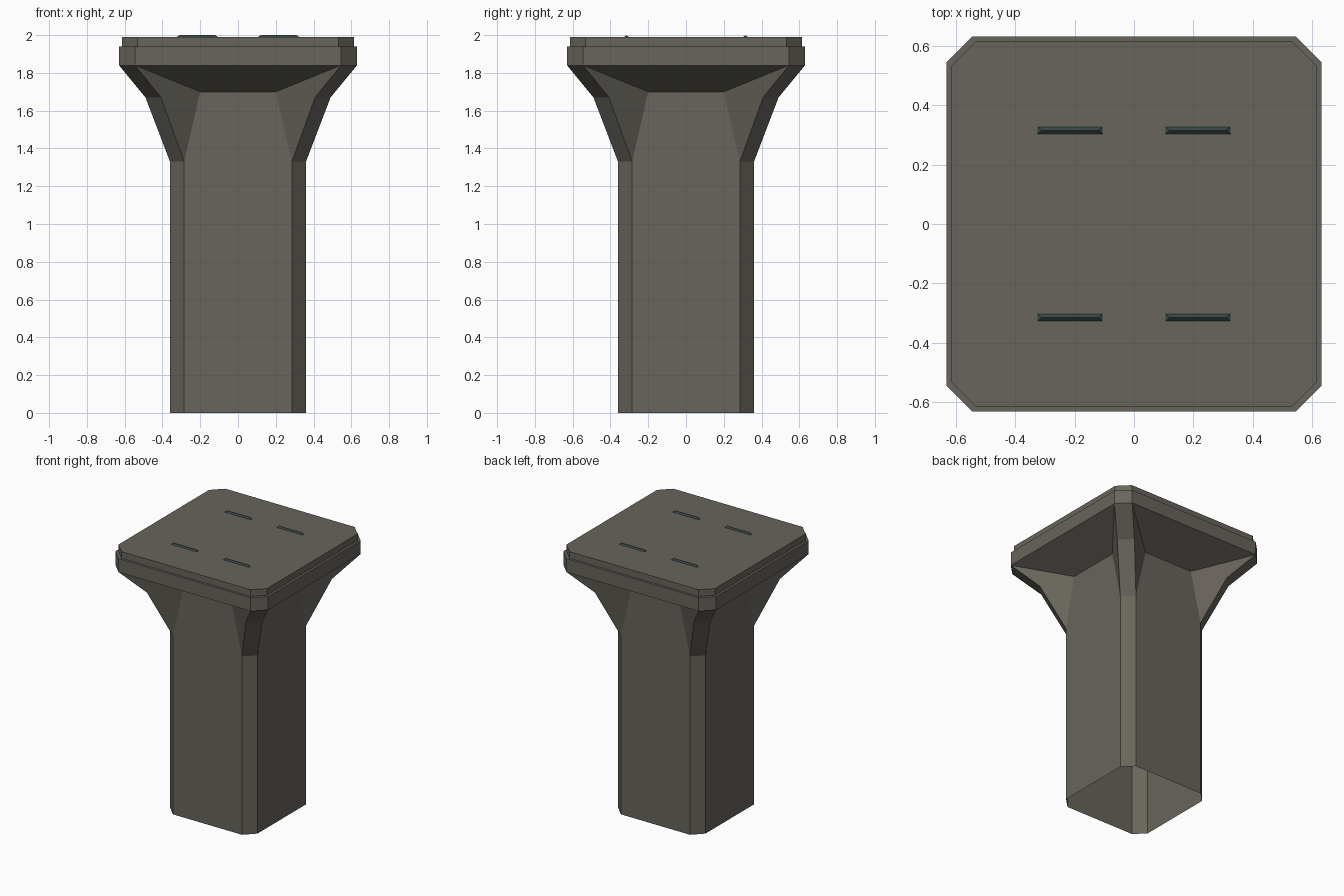
import bpy, bmesh
from mathutils import Matrix, Vector
from math import pi

if "Cube" in bpy.data.objects:
    bpy.data.objects.remove(bpy.data.objects["Cube"])


def material(name, rgb):
    m = bpy.data.materials.new(name)
    m.diffuse_color = (*rgb, 1)
    m.use_nodes = True
    m.node_tree.nodes["Principled BSDF"].inputs["Base Color"].default_value = m.diffuse_color
    return m


STONE = material("warm grey stone", (0.140, 0.129, 0.107))
TEAL = material("dark teal metal", (0.038, 0.064, 0.061))


def make_object(name, faces, mat):
    """Build a flat-shaded mesh from lists of corner points, welding shared corners."""
    bm = bmesh.new()
    for face in faces:
        bm.faces.new([bm.verts.new(p) for p in face])
    bmesh.ops.remove_doubles(bm, verts=bm.verts, dist=0.0005)
    me = bpy.data.meshes.new(name)
    bm.to_mesh(me)
    bm.free()
    me.materials.append(mat)
    ob = bpy.data.objects.new(name, me)
    bpy.context.collection.objects.link(ob)
    return ob


def four_sides(faces):
    """Repeat the front side's faces around the z axis."""
    return [[Matrix.Rotation(k * pi / 2, 3, 'Z') @ Vector(p) for p in f]
            for k in range(4) for f in faces]


def octagon(half, flat, z):
    """Chamfered square, counter-clockwise from above."""
    pts = four_sides([[(-flat, -half, z), (flat, -half, z)]])
    return [p for pair in pts for p in pair]


def loft(rings):
    n = len(rings[0])
    return [[a[i], a[(i + 1) % n], b[(i + 1) % n], b[i]]
            for a, b in zip(rings, rings[1:]) for i in range(n)]


# Pillar: hollow shaft, open at the foot, flaring out to the cap
H = 0.36
rim = [(0.36, 0.285, 0), (0.36, 0.285, 1.33), (0.49, 0.408, 1.67), (0.63, 0.545, 1.84)]
(_, _, _), (h1, s1, z1), (h2, s2, z2), (h3, s3, z3) = rim
AW, AZ = 0.20, 1.70   # top of the flat shaft face
side = [
    [(-s1, -H, 0), (s1, -H, 0), (s1, -H, z1), (AW, -H, AZ), (-AW, -H, AZ), (-s1, -H, z1)],
    [(-AW, -H, AZ), (AW, -H, AZ), (s3, -h3, z3), (-s3, -h3, z3)],
    [(s1, -h1, z1), (s2, -h2, z2), (s3, -h3, z3), (AW, -H, AZ)],
    [(-s1, -h1, z1), (-AW, -H, AZ), (-s3, -h3, z3), (-s2, -h2, z2)],
]
# chamfered corner strip
for (ha, sa, za), (hb, sb, zb) in zip(rim, rim[1:]):
    side.append([(sa, -ha, za), (ha, -sa, za), (hb, -sb, zb), (sb, -hb, zb)])
make_object("pillar", four_sides(side), STONE)

# Cap: slab with a small step up to the top plate
cap = [octagon(0.63, 0.545, 1.84), octagon(0.63, 0.545, 1.94),
       octagon(0.613, 0.533, 1.94), octagon(0.613, 0.533, 1.99)]
make_object("cap", loft(cap) + [cap[-1]], STONE)

# Four low ridged bars on top
for i, (cx, cy) in enumerate((x, y) for x in (-0.215, 0.215) for y in (-0.315, 0.315)):
    L, W, R, zb, zt = 0.117, 0.0175, 0.094, 1.985, 2.0
    a, b, c, d = [(cx + u * L, cy + v * W, zb) for u, v in ((-1, -1), (1, -1), (1, 1), (-1, 1))]
    p, q = (cx - R, cy, zt), (cx + R, cy, zt)
    make_object(f"ridge_bar_{i + 1}", [[a, b, q, p], [c, d, p, q], [b, c, q], [d, a, p]], TEAL)
